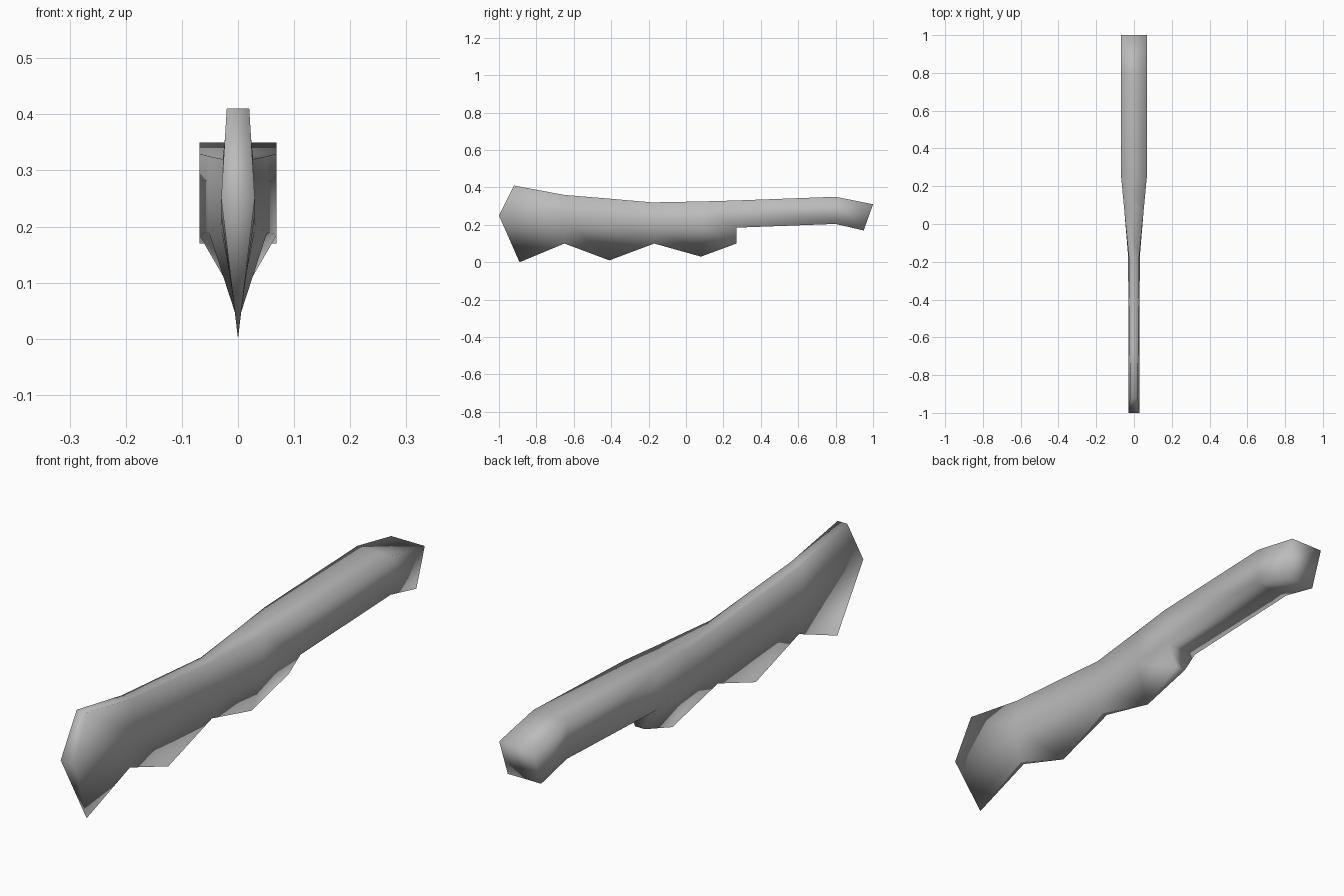
import bpy, bmesh

cube = bpy.data.objects.get("Cube")
if cube:
    bpy.data.objects.remove(cube, do_unlink=True)

# Single plain grey
grey = bpy.data.materials.new("plain_grey")
grey.use_nodes = True
COLOUR = (0.5, 0.5, 0.5, 1)
grey.diffuse_color = COLOUR
grey.node_tree.nodes["Principled BSDF"].inputs["Base Color"].default_value = COLOUR

# Ribs from nose to butt, each point as (half width, y, z): spine, flank, cutting edge
BLADE = [
    [(.02, -.92, .41), (.03, -1, .25), (0, -.89, 0)],
    [(.023, -.65, .36), (.03, -.65, .24), (.01, -.65, .10)],
    [(.025, -.41, .34), (.03, -.41, .22), (0, -.41, .01)],
    [(.027, -.18, .32), (.031, -.17, .2), (.012, -.17, .10)],
    [(.052, .08, .325), (.052, .08, .19), (0, .08, .03)],
    [(.069, .26, .33), (.069, .27, .185), (.02, .27, .10)],
]
HANDLE = [
    [(.069, .8, .35), (.069, .8, .205)],
    [(.069, 1, .31), (.069, .95, .17)],
]

bm = bmesh.new()


def pair(point):
    """Make the mirrored left and right vertices of one rib point."""
    w, y, z = point
    return [bm.verts.new((s * w, y, z)) for s in (1, -1)]


def bridge(a, b):
    """Close a strip across the middle between two mirrored pairs."""
    bm.faces.new((a[0], b[0], b[1], a[1]))


ribs = [[pair(p) for p in rib] for rib in BLADE + HANDLE]

# Side walls, spine and underside
for a, b in zip(ribs, ribs[1:]):
    rows = min(len(a), len(b))
    for side in (0, 1):
        for i in range(rows - 1):
            bm.faces.new((a[i][side], a[i + 1][side], b[i + 1][side], b[i][side]))
    bridge(a[0], b[0])
    bridge(a[rows - 1], b[rows - 1])

# Nose, back of the last tooth, and butt of the handle
bridge(ribs[0][0], ribs[0][1])
bridge(ribs[0][1], ribs[0][2])
last_blade = ribs[len(BLADE) - 1]
bridge(last_blade[1], last_blade[2])
bridge(ribs[-1][0], ribs[-1][1])

bmesh.ops.remove_doubles(bm, verts=bm.verts[:], dist=0.0005)
bmesh.ops.recalc_face_normals(bm, faces=bm.faces[:])
for face in bm.faces:
    face.smooth = True

mesh = bpy.data.meshes.new("toothed_blade_and_handle")
bm.to_mesh(mesh)
bm.free()
mesh.materials.append(grey)
blade = bpy.data.objects.new("toothed_blade_and_handle", mesh)
bpy.context.collection.objects.link(blade)
